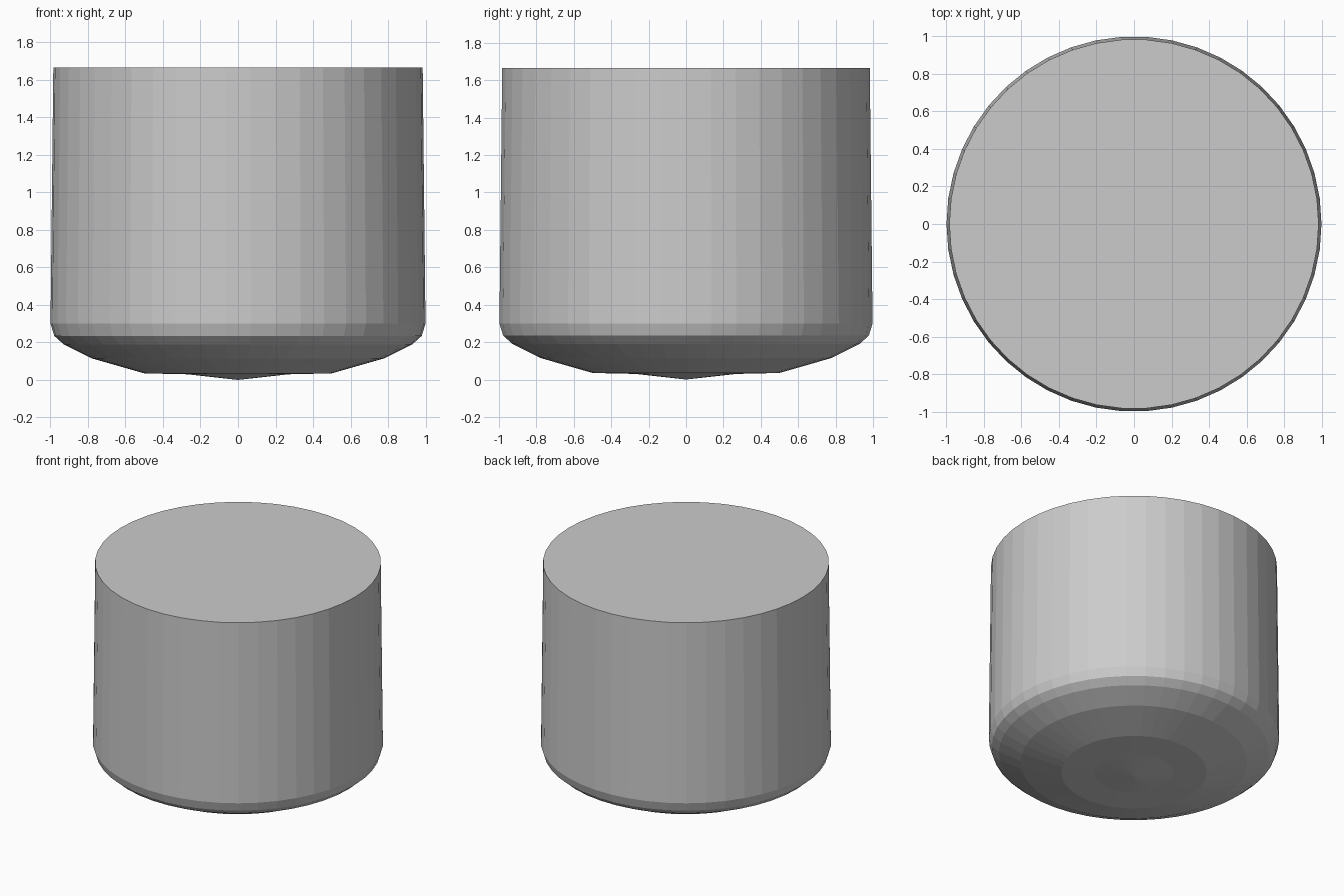
import bpy, bmesh
from math import cos, sin, pi

if "Cube" in bpy.data.objects:
    bpy.data.objects.remove(bpy.data.objects["Cube"])

SIDES = 46

# Outline from the bottom tip to the top rim: (radius, height)
profile = [(0.27, 0.03), (0.50, 0.035), (0.78, 0.115), (0.93, 0.19),
           (0.98, 0.235), (1.0, 0.30), (0.985, 1.665)]

bm = bmesh.new()
rings = [[bm.verts.new((r * cos(2 * pi * i / SIDES), r * sin(2 * pi * i / SIDES), z))
          for i in range(SIDES)] for r, z in profile]

# Side bands
for low, high in zip(rings, rings[1:]):
    for i in range(SIDES):
        j = (i + 1) % SIDES
        bm.faces.new((low[i], low[j], high[j], high[i]))

# Shallow pointed bottom and flat top
tip = bm.verts.new((0, 0, 0))
for i in range(SIDES):
    bm.faces.new((tip, rings[0][(i + 1) % SIDES], rings[0][i]))
bm.faces.new(rings[-1])

bmesh.ops.recalc_face_normals(bm, faces=bm.faces)
mesh = bpy.data.meshes.new("rounded_drum")
bm.to_mesh(mesh)
bm.free()
drum = bpy.data.objects.new("rounded_drum", mesh)
bpy.context.collection.objects.link(drum)
